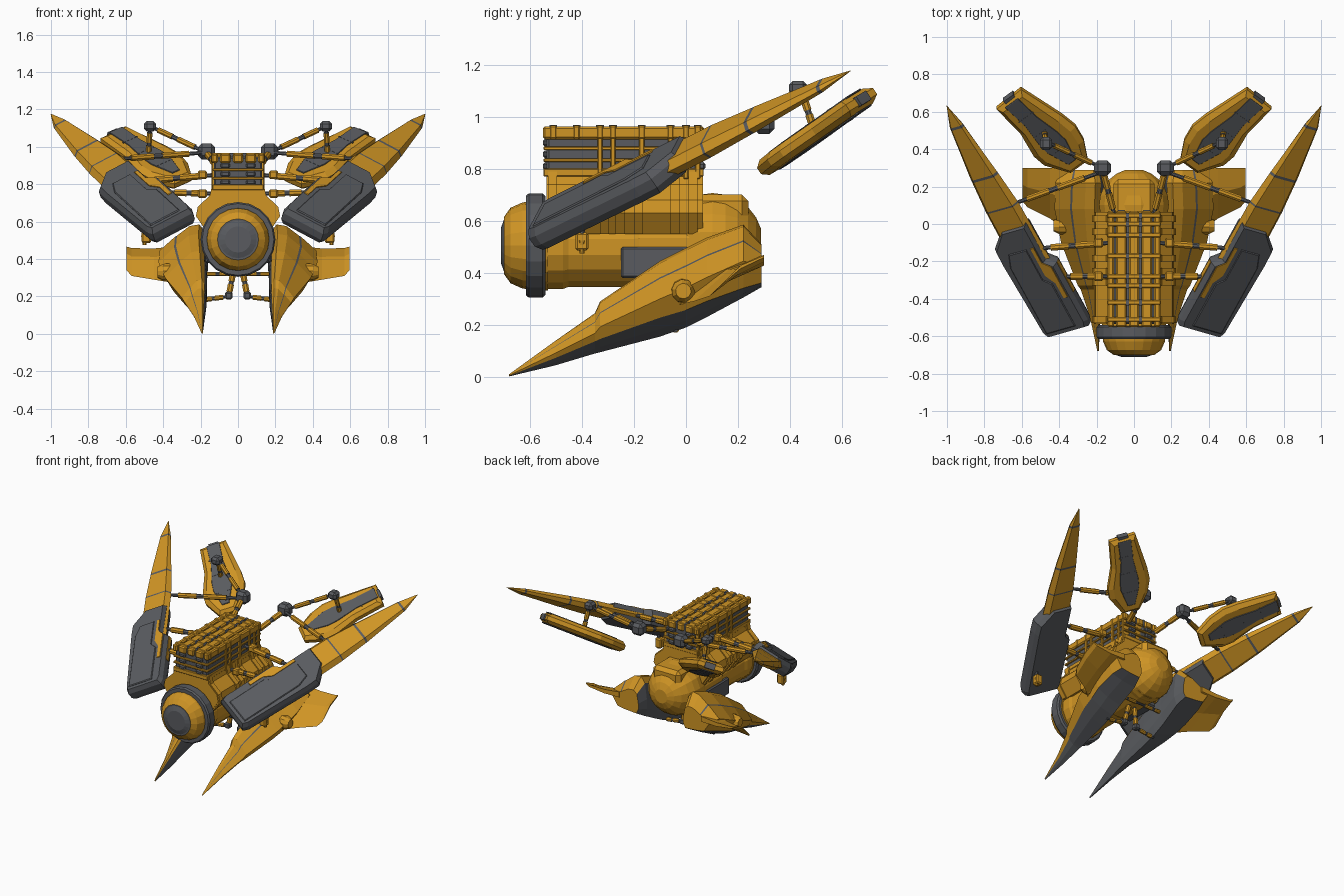
import bpy, bmesh, math
from mathutils import Vector as V

if "Cube" in bpy.data.objects:
    bpy.data.objects.remove(bpy.data.objects["Cube"])


def material(name, col):
    m = bpy.data.materials.new(name)
    m.diffuse_color = (*col, 1)
    m.use_nodes = True
    m.node_tree.nodes["Principled BSDF"].inputs["Base Color"].default_value = m.diffuse_color
    return m


MATS = [material("gold", (0.63, 0.30, 0.018)), material("dark_grey", (0.10, 0.105, 0.115))]
GOLD, GREY = 0, 1


def finish(name, bm, mirror):
    bmesh.ops.recalc_face_normals(bm, faces=bm.faces[:])
    me = bpy.data.meshes.new(name)
    bm.to_mesh(me)
    bm.free()
    for m in MATS:
        me.materials.append(m)
    ob = bpy.data.objects.new(name, me)
    bpy.context.collection.objects.link(ob)
    if mirror:
        mod = ob.modifiers.new("mirror", "MIRROR")
        mod.use_mirror_merge = False
    return ob


def loft(name, rings, rule, mirror=False, cap=None):
    """Skin equal rings; rule(segment, side) gives the material."""
    bm = bmesh.new()
    vs = [[bm.verts.new(p) for p in r] for r in rings]
    n = len(vs[0])
    for i in range(len(vs) - 1):
        for j in range(n):
            k = (j + 1) % n
            bm.faces.new((vs[i][j], vs[i][k], vs[i + 1][k], vs[i + 1][j])).material_index = rule(i, j)
    bm.faces.new(vs[0]).material_index = rule(0, 0) if cap is None else cap
    bm.faces.new(vs[-1]).material_index = rule(len(vs) - 2, 0) if cap is None else cap
    return finish(name, bm, mirror)


def tube(name, a, b, prof, n=8, mirror=False):
    """Lathe from a to b; prof = (fraction, radius, material of next band)."""
    a, b = V(a), V(b)
    d = b - a
    u = d.orthogonal().normalized()
    v = d.normalized().cross(u)
    rings = [[a + d * f + (u * math.cos(2 * math.pi * (j + .5) / n) + v * math.sin(2 * math.pi * (j + .5) / n)) * r
              for j in range(n)] for f, r, m in prof]
    return loft(name, rings, lambda i, j: prof[i][2], mirror)


def strut(name, a, b, r=0.012):
    return tube(name, a, b, [(0, r, GREY), (.2, r, GREY), (.2, r * 1.6, GOLD), (.5, r * 1.6, GOLD), (.5, r * 1.3, GREY),
                             (.6, r * 1.3, GREY), (.6, r * 1.6, GOLD), (.85, r * 1.6, GOLD), (.85, r, GREY), (1, r, GREY)],
                8, True)


def box(name, c, s, mat, mirror=False, bev=0.008):
    bm = bmesh.new()
    bmesh.ops.create_cube(bm, size=1)
    for v in bm.verts:
        v.co = V(c) + V([v.co[i] * s[i] for i in range(3)])
    if bev:
        bmesh.ops.bevel(bm, geom=bm.edges[:], offset=bev, segments=1, affect='EDGES')
    for f in bm.faces:
        f.material_index = mat
    return finish(name, bm, mirror)


class Frame:
    """Tilted local frame: s along, t across, h out of the plate."""
    def __init__(self, p, d, w):
        self.p, self.d = V(p), V(d).normalized()
        w = V(w)
        self.w = (w - self.d * w.dot(self.d)).normalized()
        self.n = self.w.cross(self.d)

    def at(self, s, t, h=0):
        return self.p + self.d * s + self.w * t + self.n * h

    def plate(self, name, outline, lo, hi, mat, k=0.85):
        cs = sum(p[0] for p in outline) / len(outline)
        ct = sum(p[1] for p in outline) / len(outline)
        m = (hi - lo) * 0.3
        rings = [[self.at(cs + (s - cs) * (1 - (1 - q) * .4), ct + (t - ct) * q, h) for s, t in outline]
                 for h, q in ((lo, k), (lo + m, 1), (hi - m, 1), (hi, k))]
        return loft(name, rings, lambda i, j: mat, True)


# Main barrel with nose, collar and round rear tank
tube("nose", (0, -.71, .505), (0, -.53, .505),
     [(0, .07, GREY), (.06, .1, GREY), (.06, .11, GOLD), (.2, .145, GOLD), (.45, .165, GOLD), (.7, .172, GOLD), (1, .172, GOLD)], 20)
tube("collar", (0, -.615, .505), (0, -.54, .505), [(0, .17, GREY), (0, .192, GREY), (.15, .2, GREY), (.85, .2, GREY), (1, .19, GREY), (1, .16, GREY)], 20)
tube("barrel", (0, -.54, .5), (0, .14, .5), [(0, .165, GOLD), (.1, .165, GOLD), (.13, .157, GOLD), (.5, .157, GOLD), (.53, .168, GOLD), (1, .168, GOLD)], 16)
R = .19
tube("rear_tank", (0, -.09, .52), (0, .295, .52),
     [((1 - math.cos(math.radians(q))) / 2, R * math.sin(math.radians(q)), GOLD) for q in range(30, 180, 15)], 16)
box("rear_deck", (0, .13, .64), (.22, .22, .12), GOLD, bev=.025)
box("side_panel", (.13, -.12, .44), (.09, .26, .12), GREY, True)


# Ribbed shoulder housing
def shoulder(name, y0, y1, g, mat):
    half = [(.13 + g, .79), (.14 + g, .74), (.205 + g, .68), (.215 + g, .63), (.16 + g, .55)]
    sec = half + [(-x, z) for x, z in reversed(half)]
    loft(name, [[(x, y, z) for x, z in sec] for y in (y0, y1)], lambda i, j: mat)


shoulder("shoulder_housing", -.535, .065, 0, GOLD)
for i, y in enumerate((-.53, -.33, -.27, -.2, -.06, .01)):
    shoulder(f"shoulder_rib_{i}", y, y + .035, .01, GOLD)

# Layered block on top
box("stack_core", (0, -.24, .85), (.256, .59, .19), GREY)
for i, z in enumerate((.785, .833, .878)):
    box(f"stack_layer_{i}", (0, -.24, z), (.276, .615, (.03, .014, .014)[i]), GOLD, bev=.003)
for i, x in enumerate((0, .068, .125)):
    box(f"stack_column_{i}", (x, -.24, .938), ((.052, .058, .034)[i], .62, .05), GOLD, i > 0)
for i, y in enumerate((-.51, -.42, -.33, -.28, -.17, -.06, .0, .045)):
    box(f"stack_rib_{i}", (0, y, .94), (.288, .026, .052), GOLD, bev=.005)
    if i > 1:
        box(f"stack_hoop_{i}", (0, y, .85), (.282, .02, .18), GOLD, bev=.004)
    box(f"stack_clip_{i}", (.034, y, .943), (.016, .03, .05), GREY, True, 0)
for i, y in enumerate((-.535, .06)):
    for z in (.81, .855, .9):
        box(f"stack_end_lug_{i}_{z}", (.068, y, z), (.05, .03, .03), GREY, True)

# Upper arms: armoured slab with a long blade
A = Frame((.35, -.55, .58), (.65, 1.18, .595), (.22, -.06, -.115))
A.plate("arm_armour", [(-.015, -.125), (.02, -.137), (.4, -.137), (.44, -.09), (.68, -.09), (.68, .06), (.58, .155), (.5, .158), (.02, .14), (-.015, .125)], -.05, .05, GREY, .9)
A.plate("arm_armour_top", [(.02, -.07), (.3, -.07), (.34, -.03), (.54, -.03), (.54, .08), (.46, .11), (.02, .11)], .04, .056, GREY, .95)
A.plate("arm_gold_strip", [(.2, -.115), (.4, -.115), (.44, -.075), (.54, -.075), (.54, -.055), (.36, -.055), (.3, -.09), (.2, -.09)], .043, .055, GOLD, .97)
A.plate("arm_gold_edge", [(.2, -.141), (.4, -.141), (.4, -.12), (.2, -.12)], -.015, .015, GOLD, .98)
st = [(.43, -.105, .11, .035), (.8, -.1, .105, .034), (.81, -.099, .104, .034), (1.0, -.078, .09, .028),
      (1.015, -.076, .089, .028), (1.33, -.034, .05, .016), (1.345, -.032, .048, .015), (1.475, -.001, .001, .001)]
loft("arm_blade", [[A.at(s, t, h) for t, h in ((a, 0), (a * .75, k), (b * .75, k), (b, 0), (b * .75, -k), (a * .75, -k))] for s, a, b, k in st],
     lambda i, j: GREY if i in (1, 3, 5) else GOLD, True)
box("arm_hook", (.49, -.4, .52), (.05, .05, .07), GOLD, True)
tube("arm_hook_pin", (.5, -.4, .6), (.5, -.4, .475), [(0, .012, GREY), (.6, .012, GOLD), (.6, .02, GOLD), (1, .01, GOLD)], 8, True)

# Rear shields with a grey stripe along the centre, both faces
S = Frame((.3, .32, .815), (.38, .37, .262), (.14, -.1, -.06))
S.plate("shield", [(-.01, -.06), (-.01, .06), (.12, .135), (.2, .14), (.36, .1), (.565, .095), (.575, -.085), (.3, -.14), (.2, -.15), (.1, -.125)], -.035, .035, GOLD, .78)
for i, h in enumerate((-.04, .033)):
    S.plate(f"shield_stripe_{i}", [(.05, -.025), (.05, .025), (.18, .062), (.25, .062), (.4, .04), (.555, .045), (.555, -.045), (.4, -.045), (.25, -.066), (.18, -.066)], h, h + .007, GREY, .97)
    for j, s in enumerate((.15, .3, .43)):
        S.plate(f"shield_seam_{i}_{j}", [(s, -.05), (s, .05), (s + .006, .05), (s + .006, -.05)], h - .001, h + .008, GREY, 1)
S.plate("shield_end", [(.55, -.035), (.55, .035), (.581, .035), (.581, -.035)], -.02, .02, GREY, .95)

# Struts and joints
strut("arm_strut_low", (.12, -.28, .75), A.at(.3, -.12))
strut("arm_strut_mid", (.12, -.1, .85), A.at(.5, -.08))
strut("blade_strut", (.17, .28, .97), A.at(.8, -.07), .011)
strut("joint_strut", (.1, .03, .88), (.17, .3, .97))
strut("shield_strut_long", (.17, .3, .97), (.47, .44, 1.11), .01)
strut("shield_strut_short", (.47, .44, 1.11), S.at(.28, -.0), .01)
box("inner_joint", (.168, .3, .975), (.09, .08, .085), GREY, True, .02)
box("outer_joint", (.47, .43, 1.11), (.065, .07, .055), GREY, True, .015)
for i, (y, z) in enumerate(((-.28, .75), (-.1, .85))):
    box(f"strut_socket_{i}", (.19, y, z), (.05, .05, .045), GOLD, True)

# Lower hulls: gold above, grey keel that thins towards the rear
stations = [(-.68, .188, .196, .002, .01, .27), (-.5, .18, .235, .045, .14, .3), (-.35, .172, .285, .09, .245, .3), (-.33, .17, .3, .095, .29, .26),
            (-.1, .165, .39, .155, .445, .25), (0, .165, .41, .19, .495, .22), (.08, .165, .425, .23, .535, .2), (.22, .16, .42, .305, .585, .13), (.29, .18, .39, .345, .51, .1)]
rings = []
for y, a, b, lo, hi, kz in stations:
    w, h = b - a, hi - lo
    rings.append([(a + w * f, y, lo + h * g) for f, g in
                  ((.08, .0), (.5, kz * .4), (.8, kz), (1, .5), (.68, .765), (.64, .785), (.38, .97), (.18, 1), (.06, .85), (0, .45), (.0, .2))])
loft("lower_hull", rings, lambda i, j: GREY if j in (0, 1, 4, 8, 9, 10) else GOLD, True, GOLD)
tube("hull_boss", (.33, -.01, .33), (.43, -.01, .33), [(0, .05, GOLD), (.7, .045, GOLD), (1, .03, GOLD)], 10, True)

# Outward tail fins
fin = []
for x, y0, z0, y1, z1, k in ((.33, -.06, .27, .3, .46, .03), (.45, .03, .29, .3, .45, .022), (.57, .09, .31, .3, .455, .012), (.595, .12, .34, .3, .465, .006)):
    ym, zm = (y0 + y1) / 2, (z0 + z1) / 2 + .02
    fin.append([(x, y0, z0), (x, ym, zm + k), (x, y1, z1 + k * .3), (x, y1, z1 - k), (x, ym, zm - k)])
loft("tail_fin", fin, lambda i, j: GOLD, True)

# Lower linkage between hulls
strut("linkage_down", (.02, -.02, .36), (.05, -.04, .2), .011)
strut("linkage_out", (.05, -.04, .2), (.2, -.04, .18), .009)
box("linkage_joint", (.05, -.04, .205), (.04, .045, .04), GREY, True)
strut("linkage_bar", (.0, .06, .32), (.2, .06, .32), .008)
strut("hull_mount", (.1, .0, .45), (.25, .05, .42), .02)
